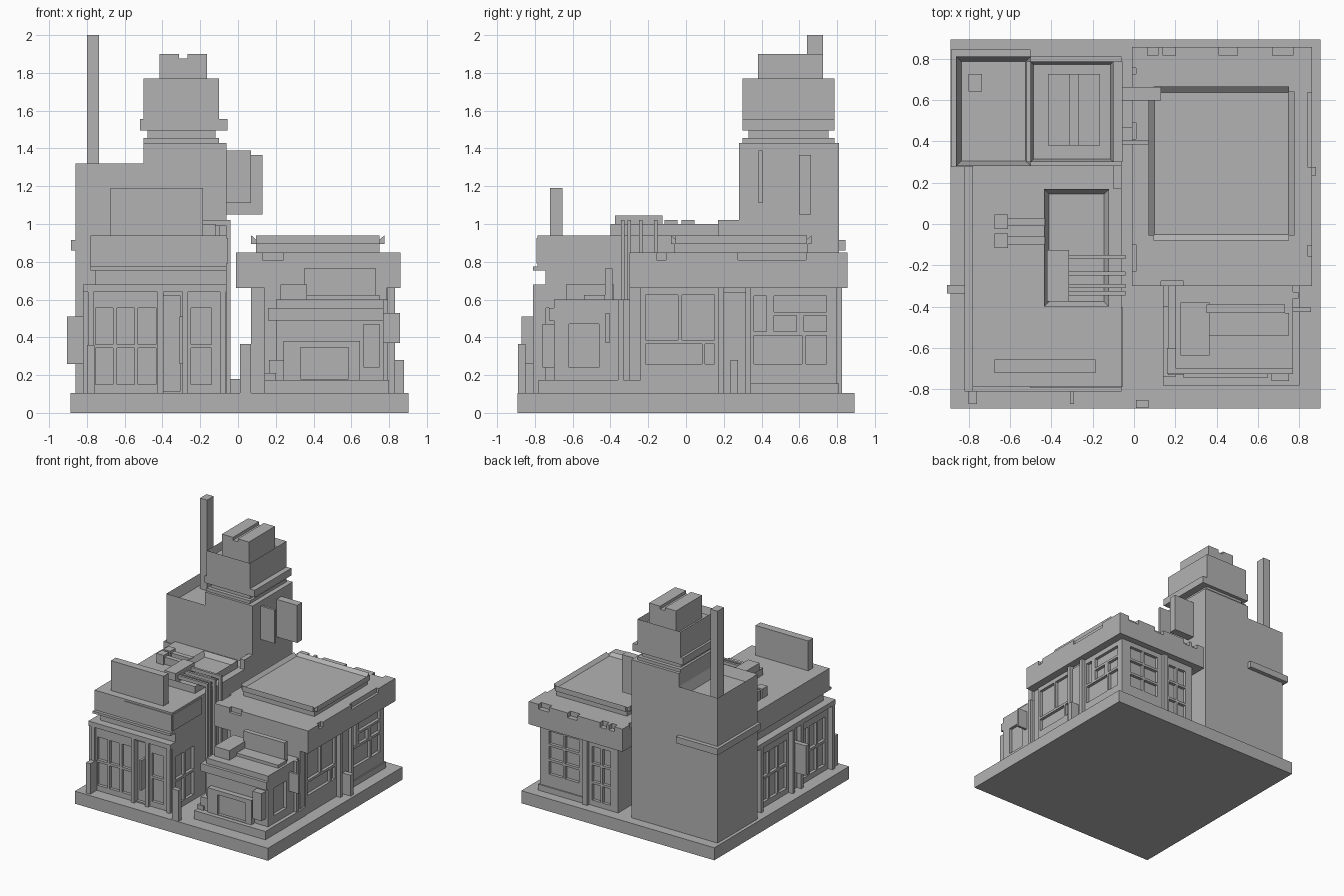
import bpy, bmesh
from mathutils import Vector

if "Cube" in bpy.data.objects:
    bpy.data.objects.remove(bpy.data.objects["Cube"])

shade = (.45, .45, .45, 1)
grey = bpy.data.materials.new("plain_grey")
grey.use_nodes = True
grey.diffuse_color = shade
grey.node_tree.nodes["Principled BSDF"].inputs["Base Color"].default_value = shade


def about(centre, width):
    return centre - width / 2, centre + width / 2


def rise(start, length):
    return start, start + length


def grow(span, low, high=None):
    return span[0] - low, span[1] + (low if high is None else high)


def split(span, count, gap=.02):
    """Equal spans separated by a gap."""
    size = (span[1] - span[0] + gap) / count
    return [rise(span[0] + i * size, size - gap) for i in range(count)]


def add_box(bm, *spans):
    for vert in bmesh.ops.create_cube(bm, size=1)["verts"]:
        vert.co = Vector([sum(s) / 2 + c * (s[1] - s[0]) for s, c in zip(spans, vert.co)])


def finish(bm, name):
    mesh = bpy.data.meshes.new(name)
    bm.to_mesh(mesh)
    bm.free()
    part = bpy.data.objects.new(name, mesh)
    bpy.context.scene.collection.objects.link(part)
    mesh.materials.append(grey)
    return part


def box(name, x, y, z, rim=0, sink=0):
    """A box from three spans; rim and sink make a sunken top."""
    bm = bmesh.new()
    add_box(bm, x, y, z)
    if rim:
        bm.normal_update()
        top = max(bm.faces, key=lambda face: face.normal.z)
        bmesh.ops.inset_region(bm, faces=[top], thickness=rim)
        bmesh.ops.translate(bm, verts=top.verts, vec=(0, 0, -sink))
    return finish(bm, name)


def carve(part, cuts):
    """Remove boxes from a part and keep only the result."""
    bm = bmesh.new()
    for cut in cuts:
        add_box(bm, *cut)
    cutter = finish(bm, "cutter")
    cutter.hide_render = True
    carver = part.modifiers.new("carve", "BOOLEAN")
    carver.operation, carver.solver, carver.object = "DIFFERENCE", "EXACT", cutter
    bpy.context.view_layer.update()
    result = part.evaluated_get(bpy.context.evaluated_depsgraph_get())
    mesh = bpy.data.meshes.new_from_object(result)
    part.modifiers.clear()
    part.data = mesh
    bpy.data.objects.remove(cutter)


def panes_x(face, columns, rows):
    return [(about(face, .05), column, row) for column in columns for row in rows]


def panes_y(face, columns, rows):
    return [(column, about(face, .05), row) for column in columns for row in rows]


# Plinth and the main lines shared by the parts
ground, eave, roof = .105, .66, .94
plinth = about(0, 1.785)
box("plinth", grow(plinth, -.005, .01), plinth, (0, ground))
shop_x, shop_y = (-.78, -.06), (-.785, .28)
house_x, house_y = (.07, .795), (-.24, .8)
tower_y = (shop_y[1], .81)
left, alley = shop_x
front = shop_y[0]

# Left shop: walls with pane grids
rows = split((.15, .555), 2)
shop = box("left_shop_walls", shop_x, shop_y, (ground, .68))
cuts = panes_y(front, split((-.755, -.435), 3), rows)
cuts += panes_y(front, [about(-.195, .11)], rows)
cuts += panes_y(front, [about(-.35, .09)], [(ground + .01, .62)])
for bay in ((-.73, -.41), (-.22, .12)):
    cuts += panes_x(left, split(bay, 3), rows)
cuts += panes_x(alley, split((-.74, -.5), 2), rows)
carve(shop, cuts)

# Pillars, lintel and attic of the left shop
pillar_z = (ground, .64)
for x in (left, -.41, -.28, -.08):
    box("shop_front_pillar", about(x, .03), rise(front - .025, .04), pillar_z)
for y in (front, -.37, -.26, .16, .27):
    box("shop_side_pillar", rise(left - .04, .05), about(y, .03), pillar_z)
box("shop_lintel", grow(shop_x, .04, 0), grow(shop_y, .025, 0), (.64, .68))
box("shop_neck", grow(shop_x, -.025, 0), grow(shop_y, -.04, 0), (.68, .755))
box("shop_ledge", shop_x, grow(shop_y, .025, 0), (.755, .775))
box("shop_attic", shop_x, shop_y, (.775, roof))
box("attic_front_panel", (-.5, alley), about(front, .015), (.79, .925))
box("attic_side_panel", about(alley, .015), (front, -.405), (.79, .925))

# Shop signs
box("shop_roof_sign", (-.675, -.185), (-.72, -.655), rise(roof, .25))
box("shop_side_sign", (-.905, left), (-.335, -.295), (.26, .51))
box("shop_front_sign", about(-.3, .02), (-.87, front), (.26, .51))
box("corner_post", (-.8, -.76), (-.87, front), (ground, .36))

# Roof machinery on the left shop
box("vent_tray", (-.435, -.12), (-.4, .17), rise(roof, .06), .035, .04)
box("vent_unit", (-.42, -.315), (-.375, -.125), rise(roof, .105))
for y in (.01, -.08):
    box("vent_box", (-.675, -.61), about(y, .07), rise(roof, .08))
    box("vent_duct", (-.62, -.43), about(y, .04), rise(roof, .06))
for y in (-.16, -.24, -.3, -.335):
    box("roof_pipe", (-.32, alley + .02), about(y, .02), rise(roof + .05, .03))
    box("drop_pipe", rise(alley, .02), about(y, .02), (ground, roof + .08))
box("tower_foot", (-.1, alley), (.17, .28), (ground, roof + .08))

# Rear chimney block with a mast
rear_x = (-.86, -.5)
box("rear_block", rear_x, tower_y, (ground, 1.32), .035, .08)
box("rear_band", grow(rear_x, .025, 0), grow(tower_y, .005, .035), (.86, .915))
box("mast", (-.8, -.735), (.64, .725), (1.24, 2))

# Main tower, stacked upward
head_x, head_y = (-.5, -.1), (.3, .785)
box("tower_shaft", (rear_x[1], alley), tower_y, (ground, 1.43))
box("tower_collar", head_x, head_y, (1.43, 1.455))
box("tower_neck", grow(head_x, -.02), grow(head_y, -.03), (1.455, 1.495))
box("tower_band", grow(head_x, .02, .045), head_y, (1.495, 1.555))
box("tower_head", head_x, head_y, (1.555, 1.77), .02, .06)
cap = box("tower_cap", grow(head_x, -.085, -.065), (.38, .725), (1.7, 1.9))
carve(cap, [(about(-.29, .045), head_y, about(1.9, .05))])
box("tower_small_sign", rise(alley, .13), about(.395, .02), (1.11, 1.39))
box("tower_large_sign", rise(alley, .19), about(.63, .065), (1.05, 1.365))

# Right house: walls with panes of several sizes on two sides
side, back = house_x[1], house_y[1]
house = box("right_house_walls", house_x, house_y, (ground, eave))
near, far = (-.215, .15), (.36, .745)
cuts = panes_x(side, split(near, 2), [(.385, .625)])
cuts += panes_x(side, [grow(near, 0, -.065), (.1, .15)], [(.26, .365)])
cuts += panes_x(side, [grow(far, 0, -.13), (.635, far[1])], [(.26, .41)])
cuts += panes_x(side, [(far[0], .425)], [(.43, .62)])
cuts += panes_x(side, split((.465, far[1]), 2, .04), [(.43, .515)])
cuts += panes_x(side, [(.465, far[1])], [(.535, .62)])
cuts += panes_y(back, split((.14, .31), 2), split((.15, .6), 3))
cuts += panes_y(back, split((.43, .71), 2), split((.26, .62), 3))
carve(house, cuts)
box("house_footing", (.36, side + .01), (.34, back + .01), rise(ground, .05))
for y in (.185, .33):
    box("house_side_pilaster", rise(side, .035), about(y, .03), (ground, eave))
box("house_door", rise(side, .01), (.2, .315), pillar_z)
box("house_rear_pilaster", about(.36, .04), rise(back, .025), (ground, eave))
box("side_post", (side, .88), about(.255, .04), (ground, .28))

# House cornice with worn notches along its top edge
cornice_x, cornice_y = (-.01, .86), (-.3, .855)
cornice = box("house_cornice", cornice_x, cornice_y, (eave, .85))
chip = about(.85, .08)
cuts = []
for x, width in ((.09, .05), (.17, .06), (.455, .09), (.72, .1)):
    cuts.append((about(x, width), about(cornice_y[1], .08), chip))
for y, width in ((-.165, .13), (.45, .08), (.74, .03)):
    cuts.append((about(cornice_x[0], .04), about(y, width), chip))
for y, width in ((-.13, .05), (.455, .36)):
    cuts.append((about(cornice_x[1], .04), about(y, width), chip))
cuts.append((about(.185, .11), about(cornice_y[0], .05), chip))
carve(cornice, cuts)

# Raised roof slab with notched corners
slab_x, slab_y = (.07, .775), (-.08, .665)
box("roof_slab_base", grow(slab_x, -.025), grow(slab_y, -.02), (.84, .9))
slab = box("roof_slab", slab_x, slab_y, (.895, roof), .04, .025)
carve(slab, [(about(x, .05), about(y, .05), about(.9, .2)) for x in slab_x for y in slab_y])

# Kiosk in front of the house
kiosk_x, kiosk_y, kiosk_top = (.2, .77), (-.7, house_y[0]), .6
counter_y = kiosk_y[0]
box("kiosk_step", (.14, .8), grow(kiosk_y, .08, 0), (ground, .175))
kiosk = box("kiosk_body", kiosk_x, kiosk_y, (.17, kiosk_top))
carve(kiosk, panes_x(kiosk_x[1], [(-.62, -.46)], [(.24, .47)]))
box("kiosk_awning", grow(kiosk_x, .04, 0), (-.725, -.6), (.49, .555))
box("kiosk_back_wall", (.14, .785), (-.3, kiosk_y[1]), (ground, eave))
box("kiosk_roof_box", (.225, .365), (-.635, -.38), rise(kiosk_top, .08))
box("kiosk_roof_sign", (.35, .73), about(-.41, .04), rise(kiosk_top, .165))
box("kiosk_roof_step", (.365, .75), (-.54, -.43), rise(kiosk_top, .025))
counter = box("kiosk_counter", (.24, .645), rise(counter_y - .045, .06), (.17, .38))
carve(counter, panes_y(counter_y - .045, [(.33, .585)], [(.18, .345)]))
box("kiosk_low_wing", (.14, .2), (-.74, -.4), (ground, .21))
box("kiosk_high_wing", (.165, .24), (-.73, -.3), (ground, .28))
box("kiosk_side_cabinet", (.665, .75), rise(counter_y - .06, .07), (.24, .47))
box("kiosk_side_pillar", (.75, side), about(-.345, .03), (ground, kiosk_top))
box("kiosk_side_sign", (kiosk_x[1], .857), about(-.415, .02), (.37, .53))

# Small posts in the alley
box("alley_post", (.01, .07), (-.89, -.85), (ground, .365))
box("alley_kerb", (alley, .01), about(.435, .07), (ground, .18))
